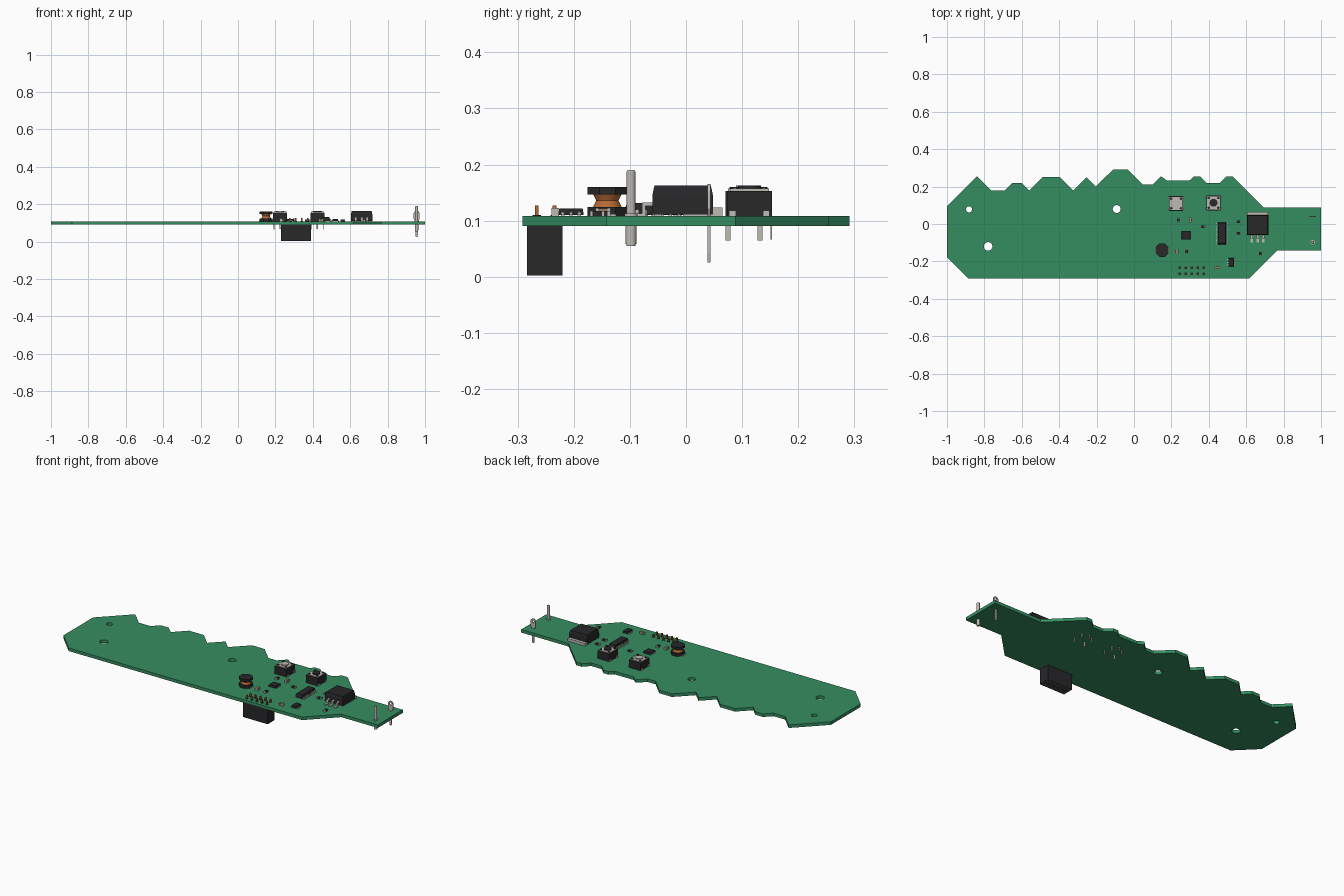
import bpy, bmesh, math
from mathutils import Matrix, Vector

cube = bpy.data.objects.get("Cube")
if cube:
    bpy.data.objects.remove(cube, do_unlink=True)


def material(name, rgb):
    m = bpy.data.materials.new(name)
    m.use_nodes = True
    m.diffuse_color = (*rgb, 1)
    m.node_tree.nodes["Principled BSDF"].inputs["Base Color"].default_value = (*rgb, 1)
    return m


MATS = [material("board green", (0.036, 0.27, 0.12)),
        material("black plastic", (0.021, 0.021, 0.023)),
        material("tinned metal", (0.52, 0.50, 0.46)),
        material("copper", (0.45, 0.14, 0.035)),
        material("ceramic tan", (0.30, 0.20, 0.11))]
GREEN, BLACK, METAL, COPPER, TAN = range(5)
TOP, BOTTOM = 0.108, 0.09   # board faces


def finish(bm, name, smooth=False):
    me = bpy.data.meshes.new(name)
    bmesh.ops.recalc_face_normals(bm, faces=bm.faces)
    bm.to_mesh(me)
    bm.free()
    for m in MATS:
        me.materials.append(m)
    ob = bpy.data.objects.new(name, me)
    bpy.context.collection.objects.link(ob)
    if smooth:
        bpy.ops.object.select_all(action='DESELECT')
        ob.select_set(True)
        bpy.context.view_layer.objects.active = ob
        bpy.ops.object.shade_smooth_by_angle(angle=math.radians(35))
    return ob


def paint(verts, mat):
    for f in {f for v in verts for f in v.link_faces}:
        f.material_index = mat


def box(bm, x, y, z0, z1, sx, sy, mat, top=1.0):
    """Box centred on x, y between two heights; top scales its upper face."""
    vs = bmesh.ops.create_cube(bm, size=1)["verts"]
    for v in vs:
        k = top if v.co.z > 0 else 1
        v.co = Vector((x + v.co.x * sx * k, y + v.co.y * sy * k, z1 if v.co.z > 0 else z0))
    paint(vs, mat)
    return vs


def cyl(bm, x, y, z0, z1, r, mat, n=20, r2=None):
    mtx = Matrix.Translation((x, y, (z0 + z1) / 2)) @ Matrix.Rotation(math.pi / n, 4, 'Z')
    vs = bmesh.ops.create_cone(bm, cap_ends=True, segments=n, radius1=r,
                               radius2=r if r2 is None else r2,
                               depth=z1 - z0, matrix=mtx)["verts"]
    paint(vs, mat)


def circle(x, y, r, n=24):
    return [(x + r * math.cos(2 * math.pi * i / n), y + r * math.sin(2 * math.pi * i / n))
            for i in range(n)]


def plate(name, loops, depth, mat, mtx):
    """Flat plate from an outline plus hole loops, centred on its own plane."""
    cu = bpy.data.curves.new(name, 'CURVE')
    cu.dimensions, cu.fill_mode, cu.extrude = '2D', 'BOTH', depth / 2
    for pts in loops:
        sp = cu.splines.new('POLY')
        sp.points.add(len(pts) - 1)
        for p, co in zip(sp.points, pts):
            p.co = (*co, 0, 1)
        sp.use_cyclic_u, sp.use_smooth = True, False
    tmp = bpy.data.objects.new(name + " curve", cu)
    bpy.context.collection.objects.link(tmp)
    dg = bpy.context.evaluated_depsgraph_get()
    me = bpy.data.meshes.new_from_object(tmp.evaluated_get(dg))
    bm = bmesh.new()
    bm.from_mesh(me)
    bpy.data.objects.remove(tmp, do_unlink=True)
    bpy.data.meshes.remove(me)
    bmesh.ops.remove_doubles(bm, verts=bm.verts, dist=1e-5)
    bmesh.ops.transform(bm, matrix=mtx, verts=bm.verts)
    for f in bm.faces:
        f.material_index, f.smooth = mat, False
    return finish(bm, name)


# Circuit board with jagged back edge and three mounting holes
outline = [(-1, .095), (-.84, .255), (-.765, .18), (-.69, .18), (-.65, .22), (-.6, .22),
           (-.56, .18), (-.49, .25), (-.395, .25), (-.325, .18), (-.255, .25), (-.205, .2),
           (-.112, .291), (-.032, .291), (.048, .211), (.1, .211), (.145, .255), (.175, .233),
           (.297, .233), (.32, .255), (.352, .255), (.39, .219), (.457, .219), (.493, .255),
           (.528, .255), (.695, .088), (1, .088), (1, -.142), (.765, -.142), (.617, -.291),
           (-.887, -.291), (-1, -.178)]
plate("circuit_board", [outline, circle(-.882, .078, .016), circle(-.78, -.12, .023),
                        circle(-.093, .08, .021)], TOP - BOTTOM, GREEN,
      Matrix.Translation((0, 0, (TOP + BOTTOM) / 2)))

# Socket under the board, with two rows of five recessed openings
bm = bmesh.new()
bmesh.ops.create_grid(bm, x_segments=5, y_segments=2, size=0.5,
                      matrix=Matrix.Translation((.309, -.2515, .002)) @ Matrix.Diagonal((.16, .063, 1, 1)))
rim = [e for e in bm.edges if e.is_boundary]
walls = bmesh.ops.extrude_edge_only(bm, edges=rim)["geom"]
bmesh.ops.translate(bm, vec=(0, 0, BOTTOM - .002), verts=[g for g in walls if isinstance(g, bmesh.types.BMVert)])
bmesh.ops.edgeloop_fill(bm, edges=[e for e in bm.edges if e.is_boundary])
cells = [f for f in bm.faces if f.calc_center_median().z < .003]
bmesh.ops.inset_individual(bm, faces=cells, thickness=.009)
bmesh.ops.translate(bm, vec=(0, 0, .04), verts=list({v for f in cells for v in f.verts}))
for f in bm.faces:
    f.material_index = BLACK
finish(bm, "header_socket")

# Header pins showing above the board
bm = bmesh.new()
for i in range(5):
    for y in (-.234, -.266):
        box(bm, .245 + .032 * i, y, BOTTOM, .127, .007, .007, COPPER)
        cyl(bm, .245 + .032 * i, y, TOP, TOP + .002, .008, BLACK, 12)
finish(bm, "header_pins")

# Push buttons with metal cover, corner pegs, stem and legs
for name, x, y, stem in (("left_button", .425, .113, BLACK), ("right_button", .225, .11, METAL)):
    bm = bmesh.new()
    box(bm, x, y, TOP, .153, .076, .08, BLACK)
    box(bm, x, y, .153, .157, .07, .07, METAL)
    cyl(bm, x, y, .157, .163, .021, stem, 16)
    for sx in (-1, 1):
        for sy in (-1, 1):
            cyl(bm, x + sx * .026, y + sy * .026, .157, .16, .007, BLACK, 10)
            box(bm, x + sx * .039, y + sy * .03, TOP, .118, .006, .012, METAL)
        for ly in (.075, .132):
            box(bm, x + sx * .033, ly, .065, TOP, .004, .009, METAL, 1.1)
    box(bm, x, .152, .066, BOTTOM, .008, .003, METAL)
    finish(bm, name, True)

# Power transistor with rear tab and three bent legs
bm = bmesh.new()
vs = box(bm, .661, -.006, .111, .145, .115, .108, BLACK)
box(bm, .661, -.006, .145, .163, .115, .108, BLACK, .93)
box(bm, .661, .03, TOP, .123, .112, .07, METAL)
for x in (.63, .661, .692):
    box(bm, x, -.066, .126, .132, .014, .016, METAL)
    box(bm, x, -.075, TOP, .132, .014, .006, METAL)
    box(bm, x, -.087, TOP, .113, .014, .026, METAL)
finish(bm, "power_transistor")

# Power inductor: two flanges with a waisted copper winding
bm = bmesh.new()
cyl(bm, .15, -.14, TOP, .124, .038, BLACK, 8)
cyl(bm, .15, -.14, .124, .136, .026, COPPER, 24, .02)
cyl(bm, .15, -.14, .136, .148, .02, COPPER, 24, .026)
cyl(bm, .15, -.14, .147, .16, .038, BLACK, 8)
for s in (-1, 1):
    box(bm, .15 + s * .028, -.14, TOP, .112, .02, .03, METAL)
finish(bm, "inductor", True)


def chip(name, x, y, sx, sy, top, n, lead):
    """Chip body with n gull-wing leads along each long side."""
    bm = bmesh.new()
    mid = (TOP + top) / 2
    box(bm, x, y, TOP + .002, mid, sx, sy, BLACK)
    box(bm, x, y, mid, top, sx, sy, BLACK, .94)
    pitch = sy / n
    for i in range(n):
        for s in (-1, 1):
            ly = y + (i - (n - 1) / 2) * pitch
            box(bm, x + s * (sx / 2 + lead / 4), ly, TOP, mid, lead / 2, pitch * .4, METAL)
            box(bm, x + s * (sx / 2 + lead * .6), ly, TOP, TOP + .003, lead * .8, pitch * .4, METAL)
    finish(bm, name)


chip("logic_chip", .47, -.05, .042, .118, .131, 8, .01)
chip("square_chip", .278, -.06, .046, .046, .121, 5, .002)
chip("small_chip", .519, -.205, .03, .044, .122, 3, .006)


# Small surface-mount parts with metal end caps: x, y, along y, body material
passives = [(.237, .022, 1, BLACK), (.30, .022, 1, TAN), (.37, -.015, 0, BLACK),
            (.23, -.148, 1, TAN), (.283, -.148, 1, BLACK), (.56, .013, 0, BLACK),
            (.56, -.05, 0, BLACK), (.444, -.233, 0, TAN), (.675, -.158, 1, BLACK)]
for k, (x, y, along_y, body) in enumerate(passives, 1):
    bm = bmesh.new()
    dx, dy = (0, 1) if along_y else (1, 0)
    h = TOP + (.014 if body == TAN else .009)
    box(bm, x, y, TOP, h, .014 + .003 * dx, .014 + .003 * dy, body)
    for s in (-1, 1):
        box(bm, x + s * dx * .0105, y + s * dy * .0105, TOP, h + .0005,
            .014 - .009 * dx, .014 - .009 * dy, METAL)
    finish(bm, f"{'capacitor' if body == TAN else 'resistor'}_{k}")

# Round contact post at the narrow end
bm = bmesh.new()
cyl(bm, .955, -.098, .055, .187, .008, METAL)
cyl(bm, .955, -.098, .187, .19, .008, METAL, 20, .006)
cyl(bm, .955, -.098, TOP, .113, .012, METAL)
cyl(bm, .955, -.098, .058, BOTTOM, .0095, METAL)
finish(bm, "contact_post", True)

# Flat contact blade with a rounded, pierced head
arc = [(.016 * math.cos(a), .149 + .016 * math.sin(a))
       for a in (math.pi * i / 12 for i in range(13))]
blade = arc + [(-.016, .122), (-.007, .108), (-.007, .04), (-.004, .025),
               (.004, .025), (.007, .04), (.007, .108), (.016, .122)]
plate("contact_blade", [blade, circle(0, .149, .007, 16)], .006, METAL,
      Matrix.Translation((.955, .041, 0)) @ Matrix.Rotation(math.pi / 2, 4, 'X'))
